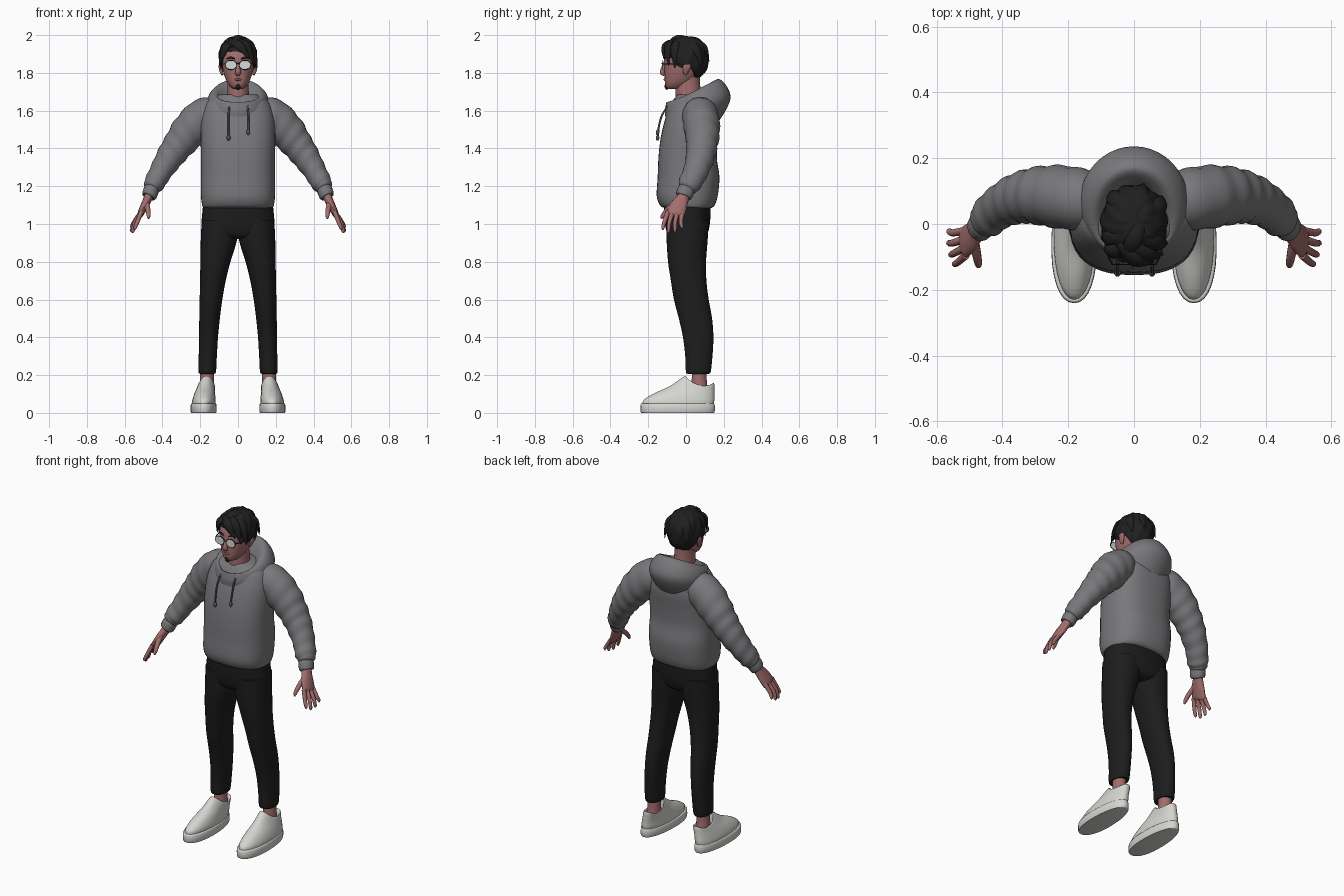
import bpy, bmesh, math
from mathutils import Vector


def material(name, r, g, b):
    m = bpy.data.materials.new(name)
    m.diffuse_color = (r, g, b, 1)
    return m


GREY = material("hoodie grey", .19, .19, .20)
CORD = material("cord grey", .09, .09, .095)
BLACK = material("trouser black", .012, .012, .012)
HAIR = material("hair black", .014, .014, .014)
SKIN = material("skin", .36, .155, .15)
LIP = material("lip", .22, .08, .08)
WHITE = material("shoe white", .66, .66, .63)
LENS = material("lens pale", .68, .71, .71)


def smooth_keys(keys, sub):
    """Catmull-Rom interpolation of equal-length tuples."""
    out = []
    for i in range(len(keys) - 1):
        p = [keys[max(0, min(len(keys) - 1, i + k))] for k in (-1, 0, 1, 2)]
        for s in range(sub):
            t = s / sub
            out.append([.5 * (2*b + (c-a)*t + (2*a-5*b+4*c-d)*t*t + (3*b-a-3*c+d)*t**3)
                        for a, b, c, d in zip(*p)])
    return out + [list(keys[-1])]


def skin_rings(name, rings, mat, mirror=False, angle=50, loop=False):
    """Join rings of points into a capped, smooth surface."""
    bm = bmesh.new()
    rows = [[bm.verts.new(p) for p in r] for r in rings]
    n = len(rows[0])
    for i in range(len(rows) if loop else len(rows) - 1):
        a, b = rows[i], rows[(i + 1) % len(rows)]
        for j in range(n):
            k = (j + 1) % n
            bm.faces.new((a[j], a[k], b[k], b[j]))
    if not loop:
        bm.faces.new(rows[0])
        bm.faces.new(rows[-1])
    bmesh.ops.recalc_face_normals(bm, faces=bm.faces)
    me = bpy.data.meshes.new(name)
    bm.to_mesh(me)
    bm.free()
    me.materials.append(mat)
    ob = bpy.data.objects.new(name, me)
    bpy.context.collection.objects.link(ob)
    if mirror:
        ob.modifiers.new("mirror", 'MIRROR').use_mirror_merge = False
    bpy.ops.object.select_all(action='DESELECT')
    ob.select_set(True)
    bpy.context.view_layer.objects.active = ob
    bpy.ops.object.shade_smooth_by_angle(angle=math.radians(angle))
    return ob


def spow(v, p):
    return math.copysign(abs(v) ** (2 / p), v)


def level_loft(name, keys, mat, p=2.0, taper=0, n=32, sub=4, **kw):
    """Keys: centre x, front y, back y, half width, front z, back z, side dip."""
    rings = []
    for cx, y0, y1, hw, z0, z1, dip in smooth_keys(keys, sub):
        ring = []
        for j in range(n):
            a = 2 * math.pi * j / n
            u, v = spow(math.cos(a), p), spow(math.sin(a), p)
            ring.append((cx + hw * v * (1 + taper * u), (y0 + y1) / 2 + u * (y0 - y1) / 2,
                         (z0 + z1) / 2 + u * (z0 - z1) / 2 - dip * (1 - u * u)))
        rings.append(ring)
    return skin_rings(name, rings, mat, **kw)


def tube(name, keys, mat, n=16, sub=4, ref=(0, 1, 0), loop=False, wrinkle=0, **kw):
    """Keys: x, y, z, radius across, radius along ref."""
    k = smooth_keys(keys, sub)
    rings = []
    for i, (x, y, z, ra, rb) in enumerate(k):
        q0, q1 = (k[i-1], k[(i+1) % len(k)]) if loop else (k[max(i-1, 0)], k[min(i+1, len(k)-1)])
        t = (Vector(q1[:3]) - Vector(q0[:3])).normalized()
        side = t.cross(Vector(ref)).normalized()
        up = side.cross(t)
        ring = []
        for j in range(n):
            a = 2 * math.pi * j / n
            f = 1 + wrinkle * math.sin(i * 1.3 + 2 * math.cos(a)) * min(1, i / 12)
            ring.append(Vector((x, y, z)) + f * (side * ra * math.cos(a) + up * rb * math.sin(a)))
        rings.append(ring)
    return skin_rings(name, rings, mat, loop=loop, **kw)


def flat(rows):
    """Level-loft keys from (z, front, back, half width) rows on the centre line."""
    return [(0, a, b, w, z, z, 0) for z, a, b, w in rows]


# Hoodie body, sleeves, cuffs
level_loft("hoodie_body", flat([
    (1.085, -.115, .135, .182), (1.10, -.138, .152, .190), (1.15, -.155, .168, .196),
    (1.25, -.150, .177, .197), (1.35, -.146, .163, .196), (1.45, -.135, .168, .198),
    (1.54, -.115, .178, .197), (1.60, -.095, .172, .185), (1.65, -.072, .155, .160),
    (1.685, -.045, .12, .10)]), GREY, p=2.5, n=40)
tube("sleeves", [
    (.09, .06, 1.61, .06, .07), (.17, .075, 1.575, .098, .095), (.25, .085, 1.50, .098, .094),
    (.31, .085, 1.425, .084, .084), (.36, .075, 1.355, .073, .075), (.41, .05, 1.275, .060, .066),
    (.445, .018, 1.21, .054, .060), (.457, .004, 1.183, .038, .044)],
    GREY, n=24, sub=6, wrinkle=.035, mirror=True)
tube("cuffs", [(.452, .008, 1.195, .036, .04), (.460, 0, 1.178, .041, .046),
               (.470, -.012, 1.148, .039, .043), (.472, -.014, 1.143, .03, .034)],
     GREY, mirror=True)

# Hood lying open round the neck
level_loft("hood", [
    (0, -.11, .165, .14, 1.57, 1.53, 0), (0, -.112, .215, .163, 1.60, 1.61, 0),
    (0, -.108, .236, .165, 1.625, 1.675, 0), (0, -.102, .212, .148, 1.645, 1.735, 0),
    (0, -.092, .170, .120, 1.635, 1.768, 0), (0, -.082, .130, .090, 1.612, 1.73, 0),
    (0, -.06, .085, .06, 1.59, 1.64, 0)], GREY, n=40)

# Drawstrings with end beads
for side, x, zb in (("right", -.05, 1.455), ("left", .055, 1.485)):
    tube(side + "_drawstring", [(x * .9, -.088, 1.635, .005, .005), (x, -.125, 1.58, .005, .005),
                                (x, -.143, 1.52, .005, .005), (x, -.15, zb, .005, .005)], CORD, n=8)
    tube(side + "_cord_end", [(x, -.15, zb + .016, .003, .003), (x, -.15, zb + .008, .009, .009),
                              (x, -.151, zb - .006, .009, .009), (x, -.151, zb - .014, .003, .003)],
         CORD, n=10)

# Trousers
level_loft("trouser_seat", flat([
    (1.12, -.115, .13, .182), (1.05, -.115, .13, .19), (.98, -.108, .123, .19),
    (.935, -.09, .105, .14), (.92, -.05, .07, .06)]), BLACK, p=2.4)
level_loft("trouser_legs", [((i + o) / 2, a, b, (o - i) / 2, z, z, 0) for z, a, b, i, o in [
    (1.02, -.105, .12, .0, .192), (.92, -.103, .115, .004, .197), (.80, -.095, .106, .04, .199),
    (.70, -.08, .108, .065, .201), (.60, -.064, .120, .083, .203), (.50, -.038, .138, .096, .205),
    (.40, -.016, .145, .106, .206), (.30, -.004, .14, .112, .208), (.215, .0, .13, .117, .209),
    (.21, .015, .115, .13, .195)]], BLACK, p=2.2, mirror=True)

# Ankles and shoes
level_loft("ankles", [(.164, .03, .11, .038, .24, .24, 0), (.165, .03, .11, .037, .17, .17, 0),
                      (.168, .02, .12, .04, .10, .10, 0)], SKIN, n=20, mirror=True)
level_loft("shoe_soles", [(.182, -.234, .145, .064, 0, 0, 0), (.182, -.24, .152, .069, .006, .006, 0),
                          (.182, -.24, .152, .068, .044, .044, 0), (.182, -.233, .146, .062, .05, .05, 0)],
           WHITE, p=2.2, taper=.08, sub=2, mirror=True)
level_loft("shoe_uppers", [
    (.182, -.230, .146, .062, .045, .045, 0), (.180, -.222, .150, .062, .070, .065, 0),
    (.177, -.170, .150, .056, .103, .09, 0), (.172, -.085, .150, .049, .142, .12, .006),
    (.167, -.012, .149, .044, .192, .155, .028), (.166, -.004, .136, .038, .186, .15, .028),
    (.166, .005, .125, .034, .12, .11, 0)], WHITE, p=2.1, mirror=True)

# Hands
tube("palms", [(.464, -.004, 1.17, .027, .032), (.477, -.018, 1.135, .023, .034),
               (.496, -.040, 1.095, .021, .046), (.515, -.056, 1.055, .017, .048),
               (.520, -.062, 1.04, .009, .038)], SKIN, mirror=True)
for name, ya, yb, zb, xb in (("index", -.095, -.122, .968, .545), ("middle", -.07, -.093, .952, .556),
                             ("ring", -.045, -.058, .956, .562), ("little", -.02, -.022, .975, .562)):
    ym = (ya + yb) / 2 - .006
    tube(name + "_fingers", [(.511, ya, 1.065, .012, .013), (xb - .012, ym, 1.01, .011, .011),
                             (xb, yb, zb + .012, .009, .009), (xb, yb, zb, .003, .003)],
         SKIN, n=10, mirror=True)
tube("thumbs", [(.487, -.05, 1.115, .016, .016), (.478, -.093, 1.08, .014, .014),
                (.473, -.122, 1.045, .011, .011), (.473, -.13, 1.028, .004, .004)],
     SKIN, n=10, ref=(1, 0, 0), mirror=True)

# Head, neck, ears, nose
level_loft("neck", flat([(1.58, -.06, .09, .075), (1.66, -.055, .08, .06), (1.74, -.055, .075, .056),
                         (1.80, -.05, .075, .058)]), SKIN)
level_loft("head", flat([
    (1.715, -.092, -.03, .022), (1.725, -.106, .0, .038), (1.75, -.112, .035, .057),
    (1.785, -.113, .07, .072), (1.82, -.114, .088, .081), (1.87, -.117, .10, .086),
    (1.92, -.102, .10, .082), (1.955, -.075, .08, .062), (1.975, -.03, .04, .025)]), SKIN, p=2.25)
tube("nose", [(0, -.108, 1.862, .008, .008), (0, -.119, 1.83, .010, .011),
              (0, -.125, 1.802, .015, .013), (0, -.113, 1.788, .010, .006)], SKIN, n=12)
tube("ears", [(.082, -.006, 1.79, .006, .008), (.089, .0, 1.81, .009, .016),
              (.094, .006, 1.838, .009, .020), (.09, .006, 1.858, .004, .008)], SKIN, n=12, mirror=True)
tube("lips", [(-.026, -.102, 1.763, .002, .003), (0, -.113, 1.765, .007, .006),
              (.026, -.102, 1.763, .002, .003)], LIP, n=10)
tube("chin_tuft", [(0, -.108, 1.74, .006, .004), (0, -.107, 1.725, .013, .007),
                   (0, -.098, 1.712, .008, .005)], HAIR, n=10)
tube("eyebrows", [(.016, -.115, 1.874, .003, .003), (.038, -.111, 1.881, .005, .004),
                  (.062, -.094, 1.875, .002, .002)], HAIR, n=8, mirror=True)

# Glasses
def lens_ring(y, s):
    return [(.037 + .029 * s * math.cos(a), y, 1.842 + .023 * s * math.sin(a))
            for a in [2 * math.pi * j / 24 for j in range(24)]]


skin_rings("lenses", [lens_ring(-.125, 1), lens_ring(-.121, 1)], LENS, mirror=True)
tube("lens_frames", [(*p, .0025, .0025) for p in lens_ring(-.123, 1.03)], HAIR, n=6, sub=1,
     loop=True, mirror=True)
tube("glasses_bridge", [(-.009, -.125, 1.846, .0025, .0025), (0, -.128, 1.85, .0025, .0025),
                        (.009, -.125, 1.846, .0025, .0025)], HAIR, n=6)
tube("temples", [(.066, -.123, 1.846, .0025, .003), (.084, -.08, 1.847, .0025, .003),
                 (.094, .005, 1.845, .0025, .003)], HAIR, n=6, ref=(0, 0, 1), mirror=True)

# Hair cap: lower edge height follows the hairline round the head
LINE = [(-180, 1.768), (-125, 1.775), (-100, 1.835), (-78, 1.822), (-58, 1.865), (-42, 1.915),
        (0, 1.915), (28, 1.895), (50, 1.85), (75, 1.822), (100, 1.835), (125, 1.775), (180, 1.768)]


def hairline(d):
    for (a, za), (b, zb) in zip(LINE, LINE[1:]):
        if a <= d <= b:
            return za + (zb - za) * (d - a) / (b - a)


N, M = 72, 18
cap = []
for i in range(1, M + 2):
    ring = []
    for j in range(N):
        a = -math.pi + 2 * math.pi * j / N
        end = math.acos((hairline(math.degrees(a)) - 1.877) / .12)
        ph = end * min(i, M) / M
        f = 1 + .028 * math.sin(11 * a + 5 * ph) * math.sin(ph) + .015 * math.sin(5 * a - 7 * ph)
        f *= .86 if i > M else 1
        w = math.sin(ph) ** .75 * f
        ring.append((.101 * w * math.sin(a), .003 - .117 * w * math.cos(a),
                     1.877 + .116 * math.cos(ph) * (f if i <= M else 1)))
    cap.append(ring)
skin_rings("hair_cap", cap, HAIR, angle=35)

# Swept fringe and crown locks: root, middle, tip
LOCKS = [((-.05, -.06, 1.965), (.01, -.112, 1.945), (.06, -.117, 1.875)),
         ((-.03, -.05, 1.975), (.045, -.095, 1.945), (.088, -.092, 1.84)),
         ((-.01, -.03, 1.98), (.07, -.06, 1.94), (.101, -.06, 1.825)),
         ((-.04, -.07, 1.96), (-.07, -.085, 1.93), (-.088, -.075, 1.86)),
         ((-.03, -.03, 1.975), (-.075, -.045, 1.94), (-.099, -.045, 1.84)),
         ((.03, .03, 1.975), (.0, -.05, 1.985), (-.035, -.112, 1.935)),
         ((.0, .04, 1.975), (.02, .095, 1.94), (.03, .122, 1.86)),
         ((-.02, .04, 1.975), (-.06, .08, 1.93), (-.07, .10, 1.84)),
         ((.04, .03, 1.97), (.08, .06, 1.92), (.085, .085, 1.83))]
for i, (r, m, t) in enumerate(LOCKS):
    tube("hair_lock_%d" % (i + 1), [(*r, .012, .008), (*m, .026, .014), (*t, .003, .002)],
         HAIR, n=10, sub=6, ref=Vector(m) - Vector((0, 0, 1.87)))
